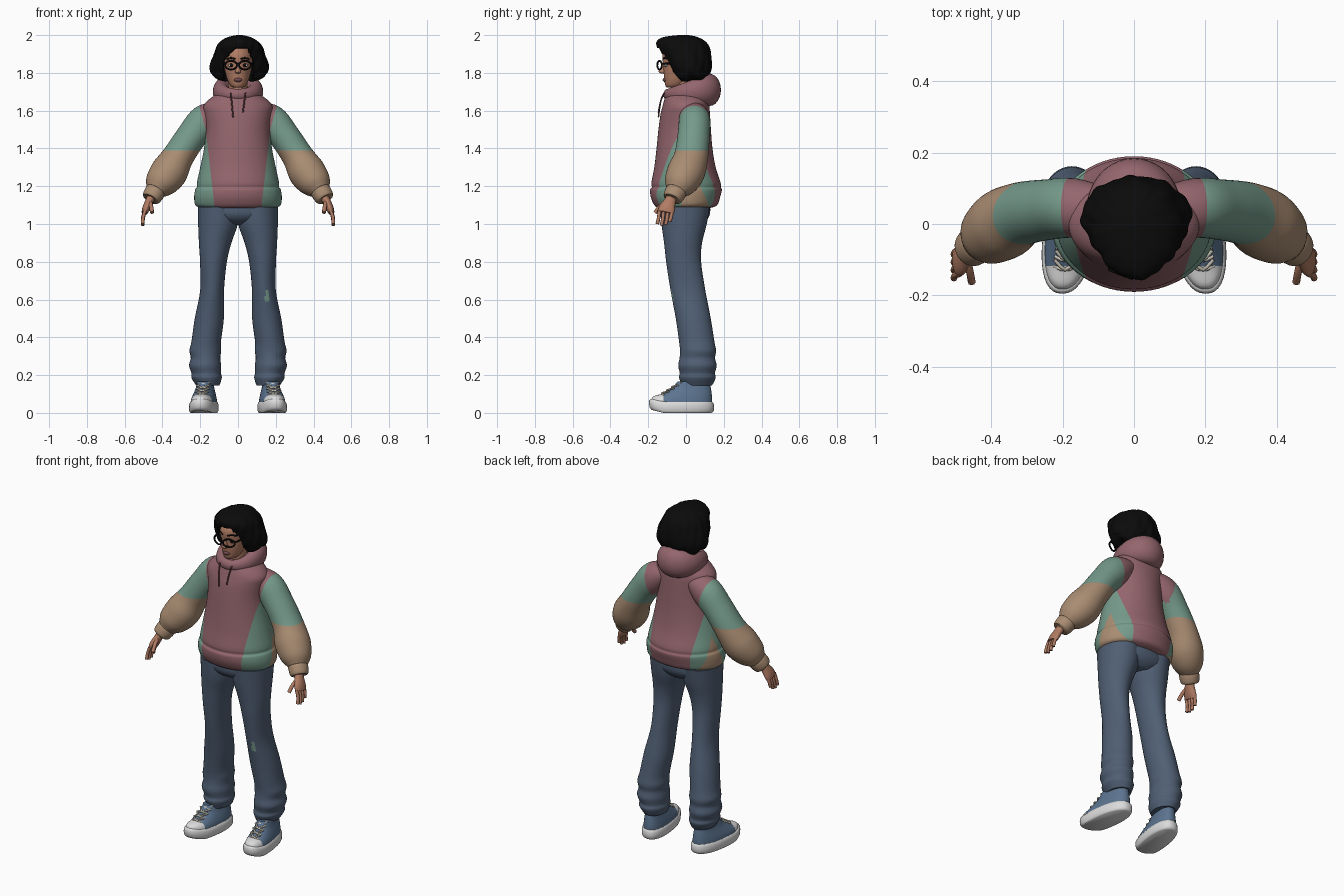
import bpy, bmesh
from math import sin, cos, pi, radians, copysign, atan2
from mathutils import Vector

cube = bpy.data.objects.get("Cube")
if cube:
    bpy.data.objects.remove(cube)

X, Y, Z = Vector((1, 0, 0)), Vector((0, 1, 0)), Vector((0, 0, 1))


# Materials
def material(name, code):
    rgb = [int(code[i:i + 2], 16) / 255 for i in (0, 2, 4)]
    colour = [c / 12.92 if c < .04 else ((c + .055) / 1.055) ** 2.4 for c in rgb] + [1]
    mat = bpy.data.materials.new(name)
    mat.use_nodes = True
    mat.diffuse_color = colour
    mat.node_tree.nodes["Principled BSDF"].inputs["Base Color"].default_value = colour
    return mat


MATS = {n: material(n, c) for n, c in (
    ("black", "0B0B0B"), ("skin", "B07B63"), ("pink", "94666D"), ("green", "759A8B"),
    ("tan", "A98C72"), ("denim", "505F74"), ("shoe blue", "5C7490"),
    ("white", "DCDCDC"), ("dark pink", "744A50"), ("cream", "C6C1B4"))}


# Helpers
def spline(rows, steps, closed):
    n, out = len(rows), []
    for i in range(n if closed else n - 1):
        pick = [(j % n) if closed else min(max(j, 0), n - 1) for j in range(i - 1, i + 3)]
        for k in range(steps):
            t = k / steps
            out.append([b + .5 * t * (c - a + t * (2 * a - 5 * b + 4 * c - d + t * (3 * (b - c) + d - a)))
                        for a, b, c, d in zip(*(rows[j] for j in pick))])
    return out if closed else out + [list(rows[-1])]


def loft(name, rows, paint, seg=32, steps=3, ref=None, closed=False, power=1, warp=None, cuts=()):
    """Skin rows of (x, y, z, radius, radius); rings follow the path when ref is given."""
    rows = spline(rows, steps, closed)
    n, bm, rings = len(rows), bmesh.new(), []
    for i, row in enumerate(rows):
        centre, u, v = Vector(row[:3]), X, Y
        if ref:
            ahead = (i + 1) % n if closed else min(i + 1, n - 1)
            behind = i - 1 if closed else max(i - 1, 0)
            t = (Vector(rows[ahead][:3]) - Vector(rows[behind][:3])).normalized()
            u = t.cross(ref if abs(t.dot(ref)) < .9 else X).normalized()
            v = t.cross(u)
        ring = []
        for k in range(seg):
            c, s = (copysign(abs(f) ** power, f) for f in (cos(2 * pi * k / seg), sin(2 * pi * k / seg)))
            p = centre + u * row[3] * c + v * row[4] * s
            ring.append(bm.verts.new(warp(p) if warp else p))
        rings.append(ring)
    for i in range(n if closed else n - 1):
        a, b = rings[i], rings[(i + 1) % n]
        for k in range(seg):
            m = (k + 1) % seg
            bm.faces.new((a[k], a[m], b[m], b[k]))
    if not closed:
        bm.faces.new(rings[0])
        bm.faces.new(rings[-1])
    for point, normal in cuts:
        bmesh.ops.bisect_plane(bm, geom=bm.verts[:] + bm.edges[:] + bm.faces[:],
                               plane_co=point, plane_no=normal)
    bmesh.ops.recalc_face_normals(bm, faces=bm.faces[:])
    used = []
    for f in bm.faces:
        key = paint(f.calc_center_median()) if callable(paint) else paint
        if key not in used:
            used.append(key)
        f.material_index = used.index(key)
    mesh = bpy.data.meshes.new(name)
    bm.to_mesh(mesh)
    bm.free()
    for key in used:
        mesh.materials.append(MATS[key])
    mesh.shade_smooth()
    mesh.set_sharp_from_angle(angle=radians(50))
    obj = bpy.data.objects.new(name, mesh)
    bpy.context.collection.objects.link(obj)
    return obj


def tube(name, points, r, paint, closed=False, seg=8):
    return loft(name, [(*p, r, r) for p in points], paint, seg, 3, Y, closed)


def bands(rows, x=0):
    """Rows of (z, half width, front y, back y) as level rings."""
    return [(x, (f + b) / 2, z, w, (b - f) / 2) for z, w, f, b in rows]


# Hoodie body with colour panels
def seam(z):
    return .125 + .115 * (z - 1.1) if z < 1.5 else .171 + .27 * (z - 1.5)


def body_paint(c):
    h = c.z - 1.09
    if abs(c.x) > .1 and -.03 + .35 * h < c.y < .125 - .45 * h:
        return "tan"
    return "green" if abs(c.x) > seam(c.z) else "pink"


panel_cuts = [((s * .125, 0, 1.1), (s, 0, -.115)) for s in (1, -1)]
panel_cuts += [((0, -.03, 1.09), (0, 1, -.35)), ((0, .125, 1.09), (0, 1, .45))]
loft("hoodie_body", bands([
    (1.085, .2, -.15, .13), (1.1, .226, -.168, .165), (1.14, .232, -.186, .18),
    (1.18, .227, -.19, .19), (1.195, .218, -.181, .184), (1.22, .217, -.183, .183),
    (1.3, .2, -.168, .157), (1.4, .18, -.156, .14), (1.5, .17, -.146, .132),
    (1.58, .178, -.135, .127), (1.62, .183, -.125, .124), (1.65, .165, -.117, .12),
    (1.68, .125, -.107, .11), (1.705, .085, -.09, .09)]),
    body_paint, 64, 4, cuts=panel_cuts)

# Hood lying round the neck
hood = []
for i in range(12):
    t = i * pi / 6
    k = (1 - cos(t)) / 2
    hood.append((.09 * sin(t), .015 - .11 * cos(t), 1.685 + .025 * k, .025 + .035 * k, .03 + .055 * k))
loft("hood", hood, "pink", 24, 4, Z, True)
for side, s, low in (("left", 1, 1.59), ("right", -1, 1.565)):
    tube(side + "_drawstring", [(s * .04, -.115, 1.695), (s * .034, -.134, 1.65), (s * .026, -.146, low)],
         .004, "dark pink")


def sleeve_paint(c):
    if c.z < 1.39:
        return "tan"
    return "pink" if c.z > 1.46 and abs(c.x) < seam(c.z) else "green"


def leg_paint(c):
    patch = ((c.x - .153) / .014) ** 2 + ((c.z - .61) / .028) ** 2 < 1
    return "green" if patch and c.y < 0 else "denim"


def foot(s):
    def warp(p):
        lift = max(0, -.12 - p.y) * .25
        return Vector((s * (.178 + p.x - .12 * p.y), p.y, p.z + lift))
    return warp


# Sleeves, hands, legs and shoes on each side
for side, s in (("left", 1), ("right", -1)):
    def flip(rows):
        return [(s * r[0], *r[1:]) for r in rows]

    loft(side + "_sleeve", flip([
        (.08, .03, 1.6, .05, .07), (.17, .045, 1.55, .086, .083), (.245, .04, 1.465, .081, .085),
        (.315, .028, 1.36, .083, .09), (.365, 0, 1.275, .098, .1), (.413, -.033, 1.212, .083, .085),
        (.438, -.053, 1.175, .052, .056)]),
        sleeve_paint, 40, 5, Y,
        cuts=[((0, 0, 1.39), (0, 0, 1)), ((s * .171, 0, 1.5), (s, 0, -.27))])
    loft(side + "_cuff", flip([
        (.43, -.047, 1.185, .045, .05), (.438, -.053, 1.172, .054, .057),
        (.457, -.069, 1.142, .051, .053), (.463, -.074, 1.132, .044, .046)]), "tan", 28, 3, Y)
    loft(side + "_palm", flip([
        (.45, -.07, 1.16, .025, .028), (.467, -.083, 1.125, .022, .03), (.485, -.1, 1.085, .021, .043),
        (.495, -.107, 1.06, .016, .042)]), "skin", 20, 3, Y)
    for i, name in enumerate(("index", "middle", "ring", "little")):
        y = -.14 + .022 * i
        drop = (.068, .076, .072, .055)[i]
        tube(f"{side}_{name}_finger", flip([
            (.49, y, 1.075), (.502, y - .004, 1.07 - drop * .5), (.505, y - .012, 1.068 - drop)]), .0095, "skin")
    tube(side + "_thumb", flip([(.468, -.095, 1.125), (.46, -.135, 1.095), (.455, -.163, 1.06)]), .011, "skin")

    loft(side + "_trouser_leg", [(s * x, *r) for x, band in [
        (.105, (1.09, .108, -.138, .125)), (.106, (1, .105, -.13, .11)), (.121, (.9, .086, -.116, .085)),
        (.13, (.8, .071, -.105, .08)), (.137, (.65, .063, -.082, .102)), (.152, (.5, .077, -.054, .131)),
        (.168, (.38, .078, -.037, .15)), (.173, (.33, .084, -.032, .159)), (.172, (.29, .078, -.034, .154)),
        (.174, (.25, .085, -.041, .162)), (.168, (.21, .078, -.033, .153)), (.166, (.185, .08, -.037, .157)),
        (.16, (.145, .062, -.02, .138))] for r in [bands([band])[0][1:]]],
        leg_paint, 48, 5)

    loft(side + "_shoe_sole", bands([
        (0, .066, -.18, .135), (.012, .073, -.193, .147), (.045, .073, -.195, .147), (.058, .066, -.186, .14)]),
        "white", 40, 2, power=.85, warp=foot(s))
    loft(side + "_shoe_upper", bands([
        (.05, .066, -.186, .138), (.075, .063, -.172, .138), (.1, .056, -.125, .136),
        (.13, .047, -.075, .132), (.165, .042, -.045, .125)]),
        lambda c: "white" if c.y < -.118 else "shoe blue", 40, 4, power=.85, warp=foot(s),
        cuts=[((0, -.118, 0), (0, 1, 0))])
    for i in range(4):
        z, y = .102 + .017 * i, -.128 + .026 * i
        for d in (1, -1):
            lace = [foot(s)(Vector((x, y + abs(x) * .6 + d * x * .25, z + d * x * .3))) for x in (-.033, 0, .033)]
            tube(f"{side}_lace_{i}_{'up' if d > 0 else 'down'}", lace, .005, "cream")

# Seat of the trousers
loft("trouser_seat", bands([
    (1.13, .2, -.135, .125), (1.06, .212, -.138, .128), (1.02, .17, -.115, .11), (.995, .09, -.07, .08)]),
    "denim", 48, 4)

# Neck and head
loft("neck", bands([(1.64, .06, -.06, .06), (1.7, .05, -.06, .05), (1.8, .05, -.06, .05)]), "skin")
loft("head", bands([
    (1.722, .022, -.1, -.04), (1.735, .042, -.11, -.01), (1.775, .06, -.116, .03), (1.84, .075, -.121, .08),
    (1.9, .077, -.122, .09), (1.96, .05, -.08, .06)]), "skin", 40, 4)
loft("nose", bands([
    (1.855, .006, -.124, -.105), (1.825, .01, -.137, -.105), (1.806, .016, -.146, -.105),
    (1.796, .009, -.13, -.105)]), "skin", 16)
loft("lips", bands([
    (1.752, .01, -.116, -.105), (1.759, .021, -.123, -.1), (1.766, .021, -.123, -.1),
    (1.772, .01, -.118, -.105)]), "dark pink", 16)

# Eyes, brows and glasses
for side, s in (("left", 1), ("right", -1)):
    loft(side + "_eye", bands([
        (1.83, .006, -.112, -.1), (1.84, .017, -.116, -.095), (1.849, .006, -.112, -.1)], s * .035),
        lambda c: "black" if abs(abs(c.x) - .035) < .008 else "white", 24)
    tube(side + "_brow", [(s * .014, -.121, 1.873), (s * .036, -.112, 1.879), (s * .058, -.088, 1.872)],
         .005, "black")
    rim = [(s * (.037 + .031 * cos(a)), -.14 + .012 * cos(a), 1.841 + .023 * sin(a))
           for a in (i * pi / 6 for i in range(12))]
    tube(side + "_glasses_rim", rim, .0048, "black", True)
    tube(side + "_glasses_arm", [(s * .066, -.128, 1.848), (s * .078, -.08, 1.85), (s * .08, -.01, 1.85)],
         .005, "black")
tube("glasses_bridge", [(-.01, -.148, 1.846), (0, -.15, 1.849), (.01, -.148, 1.846)], .004, "black")


# Wavy bob with a parted fringe
def bob(p):
    a = atan2(p.y, p.x)
    k = 1 + .02 * sin(9 * a + 20 * p.z) + .014 * sin(17 * a - 35 * p.z)
    q = Vector((p.x * k, p.y * k, p.z))
    if q.z < 1.8:
        q.z += .009 * sin(7 * a)
    fringe = 1.932 - 1.1 * max(0, -.01 - q.x) - 2.2 * max(0, q.x - .045)
    if q.y < -.01 and -.074 < q.x < .077 and q.z < fringe:
        q.y = 0
    return q


loft("hair", bands([
    (1.762, .1, -.03, .09), (1.778, .138, -.065, .118), (1.82, .154, -.09, .133), (1.86, .149, -.11, .134),
    (1.9, .134, -.132, .13), (1.94, .12, -.152, .12), (1.97, .094, -.15, .097), (1.99, .058, -.115, .06),
    (2, .015, -.04, .015)], .007), "black", 96, 5, warp=bob)
